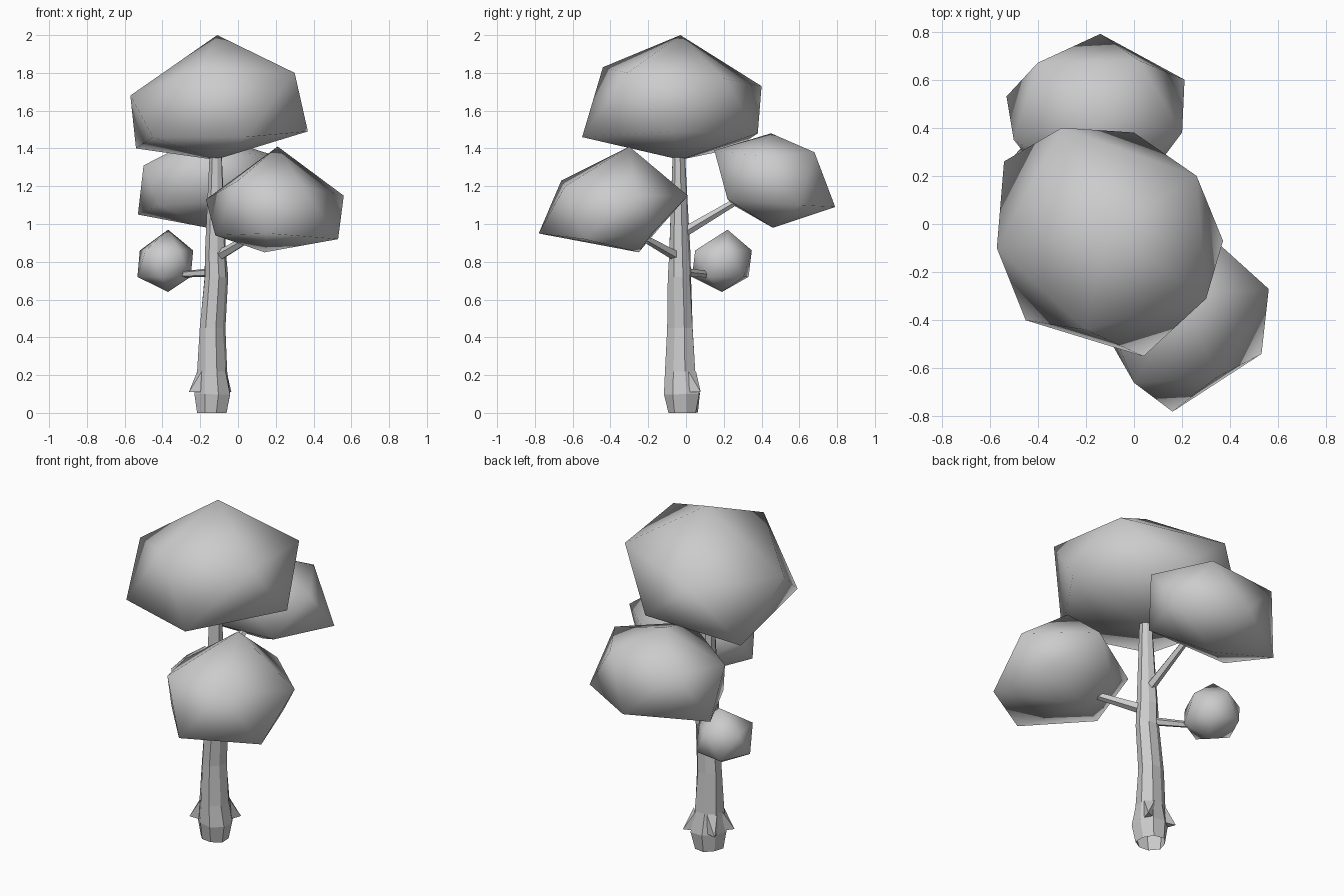
import bpy, bmesh, math
from mathutils import Vector

if "Cube" in bpy.data.objects:
    bpy.data.objects.remove(bpy.data.objects["Cube"])


def finish(name, bm, smooth=False):
    bmesh.ops.recalc_face_normals(bm, faces=bm.faces)
    mesh = bpy.data.meshes.new(name)
    bm.to_mesh(mesh)
    bm.free()
    for p in mesh.polygons:
        p.use_smooth = smooth
    ob = bpy.data.objects.new(name, mesh)
    bpy.context.collection.objects.link(ob)
    return ob


def clump(name, top, bottom, belt):
    """Uneven 20-sided leaf clump: belt points alternate upper / lower."""
    bm = bmesh.new()
    t, b = bm.verts.new(top), bm.verts.new(bottom)
    r = [bm.verts.new(p) for p in belt]
    n = len(r)
    for i in range(n):
        j, k = (i + 1) % n, (i + 2) % n
        bm.faces.new((r[i], r[j], r[k]))
        bm.faces.new((t if i % 2 == 0 else b, r[i], r[k]))
    return finish(name, bm, True)


def tube(name, rings, sides, wobble=0.0, cap_ends=True):
    """Tapered faceted tube; rings are (centre, radius)."""
    bm = bmesh.new()
    axis = Vector(rings[-1][0]) - Vector(rings[0][0])
    rot = axis.to_track_quat('Z', 'Y')
    loops = []
    for k, (c, rad) in enumerate(rings):
        loop = []
        for i in range(sides):
            a = math.tau * (i + 0.5) / sides
            rr = rad * (1 + wobble * math.sin(i * 2.4 + k * 0.9))
            loop.append(bm.verts.new(
                Vector(c) + rot @ Vector((rr * math.cos(a), rr * math.sin(a), 0))))
        loops.append(loop)
    for lo, hi in zip(loops, loops[1:]):
        for i in range(sides):
            j = (i + 1) % sides
            bm.faces.new((lo[i], lo[j], hi[j], hi[i]))
    if cap_ends:
        bm.faces.new(loops[0])
        bm.faces.new(loops[-1])
    return finish(name, bm)


# Leaf clumps
clump("crown_leaves", (-.11, -.03, 2.0), (-.12, -.03, 1.34), [
    (.30, -.31, 1.80), (.04, -.55, 1.46), (-.20, -.44, 1.83), (-.45, -.40, 1.46),
    (-.57, -.10, 1.68), (-.54, .26, 1.40), (-.30, .40, 1.73), (0, .38, 1.48),
    (.26, .20, 1.77), (.37, -.07, 1.49)])
clump("front_leaves", (.21, -.30, 1.41), (.14, -.25, .85), [
    (.56, -.27, 1.15), (.53, -.54, .92), (.34, -.64, 1.20), (.16, -.78, .95),
    (0, -.66, 1.23), (-.12, -.45, .94), (-.17, -.25, 1.13), (.02, -.14, .98),
    (.25, .01, 1.15), (.42, -.18, .95)])
clump("back_leaves", (-.17, .45, 1.48), (-.16, .46, .98), [
    (.02, .68, 1.38), (.21, .60, 1.10), (.20, .38, 1.36), (.08, .22, 1.13),
    (-.14, .15, 1.39), (-.42, .25, 1.10), (-.50, .35, 1.31), (-.53, .53, 1.05),
    (-.40, .67, 1.35), (-.14, .79, 1.09)])

# Small side clump
belt = []
for i in range(10):
    a = math.radians(36 * i + 10)
    belt.append((-.385 + .15 * math.cos(a), .19 + .16 * math.sin(a),
                 .86 if i % 2 == 0 else .72))
clump("small_leaves", (-.37, .22, .97), (-.37, .19, .64), belt)

# Trunk, open underneath
tube("trunk", [((-.135, -.018, 0), .08), ((-.13, -.02, .10), .098),
               ((-.135, -.027, .22), .082), ((-.137, -.028, .45), .07),
               ((-.118, -.034, .72), .064), ((-.122, -.035, .85), .058),
               ((-.118, -.04, 1.36), .034), ((-.118, -.04, 1.45), .03)],
     8, 0.07, cap_ends=False)

# Root flaps around the base
for n, (dx, dy) in enumerate([(-.125, -.06), (.10, .10), (-.10, .09)]):
    d = Vector((dx, dy, 0))
    side = Vector((-dy, dx, 0)).normalized() * .028
    c = Vector((-.135, -.022, 0))
    up, low = Vector((0, 0, .22)), Vector((0, 0, .11))
    bm = bmesh.new()
    tip = bm.verts.new(c + d + low)
    vs = [bm.verts.new(p) for p in (c + d * .55 + side + up, c + d * .55 - side + up,
                                    c + d * .6 - side + low, c + d * .6 + side + low)]
    for i in range(4):
        bm.faces.new((tip, vs[i], vs[(i + 1) % 4]))
    bm.faces.new(vs)
    finish("root_flap_%d" % (n + 1), bm)

# Branches
for name, a, b, r0, r1 in [
        ("small_branch", (-.12, -.01, .745), (-.35, .15, .73), .024, .016),
        ("front_branch", (-.12, -.03, .82), (.12, -.28, .96), .030, .018),
        ("back_branch", (-.12, -.03, .945), (-.14, .35, 1.17), .028, .016)]:
    mid = (Vector(a) + Vector(b)) / 2
    tube(name, [(a, r0), (mid, (r0 + r1) / 2), (b, r1)], 5)
